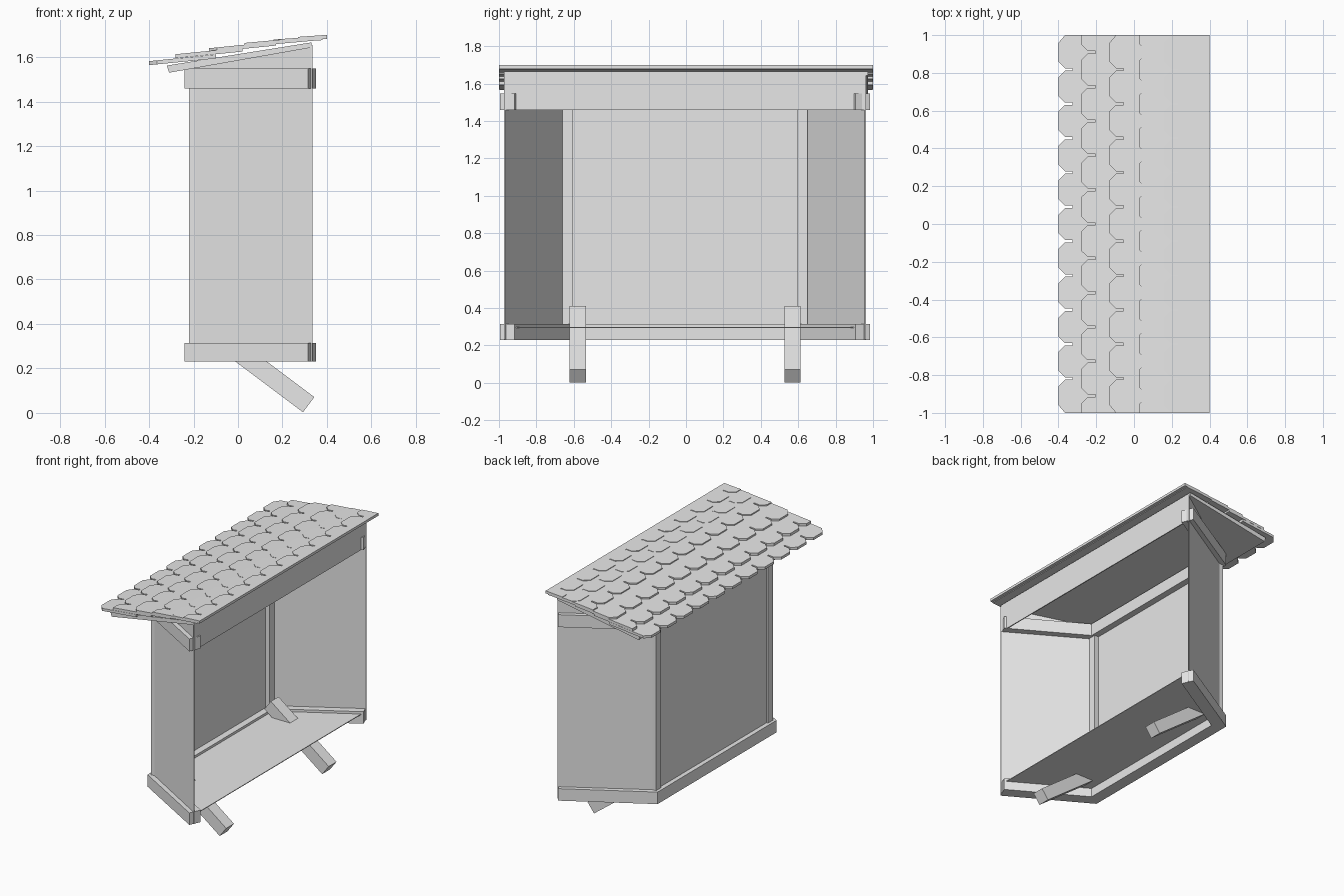
import bpy, bmesh, math
from mathutils import Matrix, Vector

if "Cube" in bpy.data.objects:
    bpy.data.objects.remove(bpy.data.objects["Cube"])

SHIFT = -0.005  # body sits slightly off the roof centre

grey = bpy.data.materials.new("plain_grey")
grey.use_nodes = True
grey.diffuse_color = (0.8, 0.8, 0.8, 1)
grey.node_tree.nodes["Principled BSDF"].inputs["Base Color"].default_value = (0.8, 0.8, 0.8, 1)


def finish(name, bm, y=SHIFT):
    bmesh.ops.recalc_face_normals(bm, faces=bm.faces)
    mesh = bpy.data.meshes.new(name)
    bm.to_mesh(mesh)
    bm.free()
    mesh.materials.append(grey)
    ob = bpy.data.objects.new(name, mesh)
    ob.location.y = y
    bpy.context.collection.objects.link(ob)
    return ob


def extrude(name, points, offset, y=SHIFT):
    """Solid made by sweeping a flat outline along an offset."""
    bm = bmesh.new()
    face = bm.faces.new([bm.verts.new(p) for p in points])
    swept = bmesh.ops.extrude_face_region(bm, geom=[face], use_keep_orig=True)
    moved = [g for g in swept["geom"] if isinstance(g, bmesh.types.BMVert)]
    bmesh.ops.translate(bm, vec=Vector(offset), verts=moved)
    return finish(name, bm, y)


def box(name, center, size, tilt=0):
    bm = bmesh.new()
    bmesh.ops.create_cube(bm, size=1, matrix=Matrix.Translation(center)
                          @ Matrix.Rotation(tilt, 4, 'Y') @ Matrix.Diagonal((*size, 1)))
    return finish(name, bm)


def roof_z(x):
    """Height of the wall tops under the sloping roof."""
    return 1.54 + (x + 0.31) * 0.177


# Moulded bands around the three outer sides, bottom and top
outer = [(0.315, 0.99), (-0.24, 0.666)]
inner = [(-0.155, 0.615), (0.35, 0.912)]
half = outer + [(x, -y) for x, y in reversed(outer)]
back = [(x, -y) for x, y in reversed(inner)] + inner[::-1][::-1]
band = half + back
for name, z, h in (("lower_band", 0.23, 0.085), ("upper_band", 1.46, 0.088)):
    extrude(name, [(x, y, z) for x, y in band], (0, 0, h))

# Thin floor sheet inside the lower band
floor = [(0.335, 0.94), (-0.19, 0.63), (-0.19, -0.63), (0.335, -0.94)]
extrude("floor", [(x, y, 0.293) for x, y in floor], (0, 0, 0.005))

# Front panel and header board across the open side
extrude("front_panel", [(-0.208, -0.63, 0.25), (-0.208, 0.63, 0.25),
                        (-0.208, 0.63, 1.56), (-0.208, -0.63, 1.56)], (0.006, 0, 0))
extrude("header_board", [(0.328, -0.967, 1.46), (0.328, 0.967, 1.46),
                         (0.328, 0.967, 1.655), (0.328, -0.967, 1.655)], (0.007, 0, 0))

# Angled side walls, corner posts and tilted support braces
for side, s in (("left", 1), ("right", -1)):
    a, b = (0.335, 0.967 * s), (-0.2, 0.65 * s)
    extrude(side + "_wall", [(*a, 0.232), (*b, 0.232), (*b, roof_z(b[0])), (*a, roof_z(a[0]))],
            (0, -0.007 * s, 0))
    box(side + "_post", (-0.195, 0.628 * s, 0.9), (0.05, 0.054, 1.31))
    box(side + "_brace", (0.091, 0.574 * s, 0.207), (0.567, 0.087, 0.085), math.atan2(0.6, 0.8))

# Sloping roof deck
deck = [(-0.31, 1.53), (0.33, 1.643), (0.33, 1.666), (-0.32, 1.562)]
extrude("roof_deck", [(x, -0.972, z) for x, z in deck], (0, 1.944, 0), 0)

# Shingle courses: strips with a notched, chamfered lower edge, staggered by half a tile
PITCH = 2 / 11
THICK = 0.018
courses = [(-0.40, 1.582, 0.10), (-0.28, 1.613, 0.10), (-0.13, 1.640, 0.10),
           (0.03, 1.664, 0.09), (0.16, 1.679, 0.07), (0.27, 1.691, 0.07)]
for i, (tip, top, slope) in enumerate(courses):
    staggered = i % 2
    end = 0.4 if i == len(courses) - 1 else min(tip + 0.3, 0.38)
    corner = tip if staggered else tip + 0.035
    edge = PITCH / 2 - 0.006
    outline = [(end, -1), (corner, -1)]
    for k in range(11 + staggered):
        yc = -1 + PITCH * (k + (0 if staggered else 0.5))
        tile = [(tip + 0.075, -edge), (tip + 0.035, -edge), (tip, -0.05),
                (tip, 0.05), (tip + 0.035, edge), (tip + 0.075, edge)]
        outline += [(x, yc + y) for x, y in tile if abs(yc + y) < 0.99]
    if not staggered:
        # outermost tiles run straight out to the roof ends
        outline = [p for p in outline if abs(p[1]) < 0.98 or abs(p[1]) == 1]
    outline += [(corner, 1), (end, 1)]
    extrude("shingle_course_%d" % (i + 1),
            [(x, y, top - THICK + slope * (x - tip)) for x, y in outline], (0, 0, THICK), 0)
